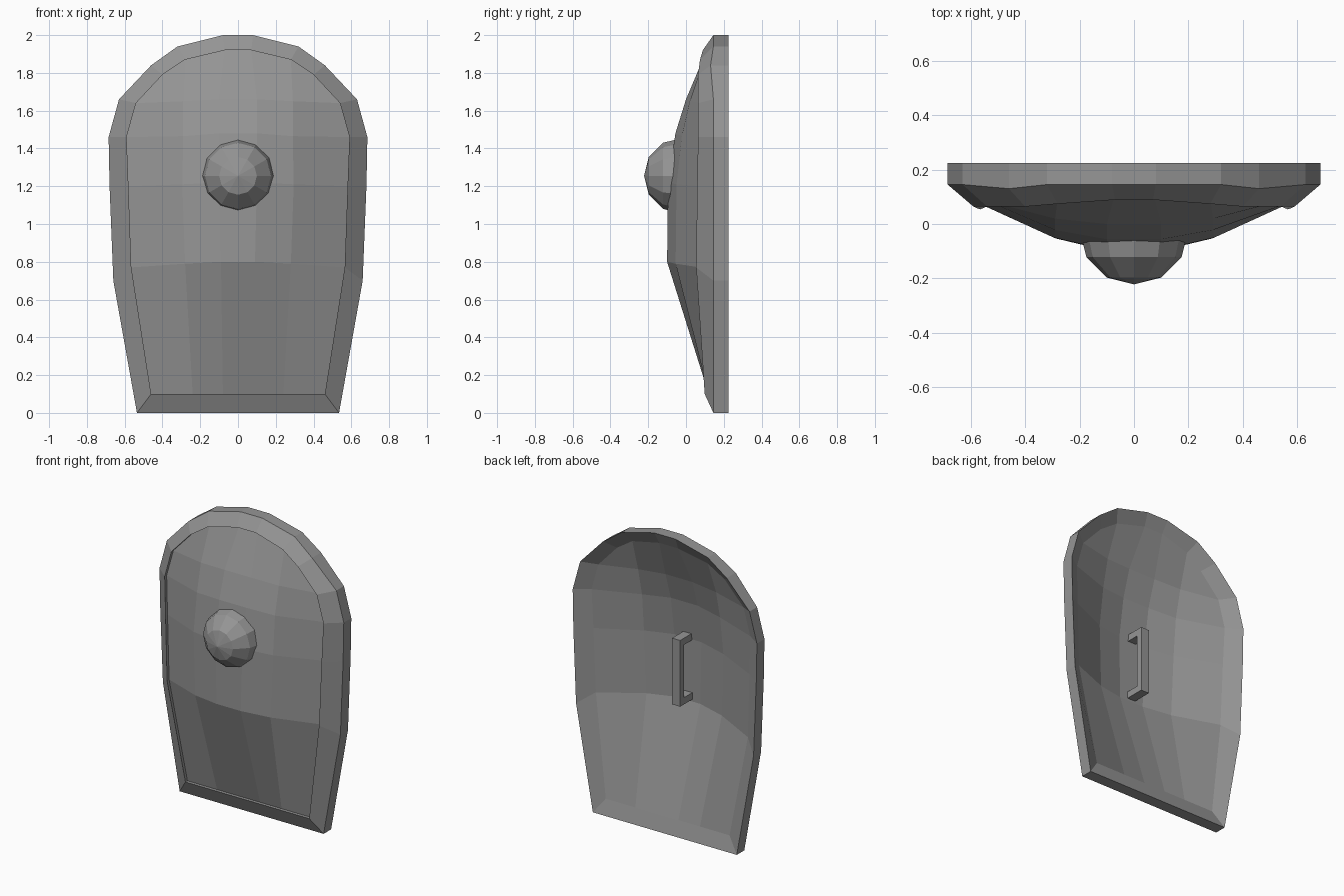
import bpy, bmesh, math
from mathutils import Vector

if "Cube" in bpy.data.objects:
    bpy.data.objects.remove(bpy.data.objects["Cube"])

# Dark grey metal
metal = bpy.data.materials.new("dark_grey")
metal.diffuse_color = (.30, .30, .30, 1)
metal.use_nodes = True
metal.node_tree.nodes["Principled BSDF"].inputs["Base Color"].default_value = metal.diffuse_color


def finish(bm, name):
    bmesh.ops.recalc_face_normals(bm, faces=bm.faces)
    me = bpy.data.meshes.new(name)
    bm.to_mesh(me)
    bm.free()
    me.materials.append(metal)
    ob = bpy.data.objects.new(name, me)
    bpy.context.collection.objects.link(ob)
    return ob


def full_row(half):
    """Mirror a half row (edge to centre) into a whole row."""
    return [Vector(p) for p in half] + [Vector((-x, y, z)) for x, y, z in reversed(half)]


def boundary(g):
    """Walk round the border of a grid."""
    return (g[0] + [r[-1] for r in g[1:-1]] + g[-1][::-1] + [r[0] for r in g[-2:0:-1]])


# Domed panel: right half of each row, bottom to top
panel = [full_row(r) for r in (
    [(.46, .12, .10), (.24, .12, .10), (.08, .12, .10)],
    [(.565, .075, .77), (.28, -.055, .79), (.09, -.10, .80)],
    [(.58, .08, 1.20), (.295, -.05, 1.21), (.10, -.095, 1.22)],
    [(.59, .085, 1.46), (.29, -.022, 1.465), (.10, -.056, 1.48)],
    [(.54, .085, 1.64), (.29, .02, 1.65), (.10, 0, 1.66)],
    [(.40, .085, 1.79), (.28, .095, 1.87), (.07, .11, 1.92)])]

# Outer outline matching the panel border
outline = [full_row(r) for r in (
    [(.535, .145, 0), (.27, .145, 0), (.09, .145, 0)],
    [(.66, .145, .70)], [(.68, .145, 1.20)], [(.685, .145, 1.46)], [(.63, .145, 1.66)],
    [(.46, .13, 1.84), (.32, .145, 1.94), (.08, .145, 2.0)])]

bm = bmesh.new()


def add_grid(dy):
    g = [[bm.verts.new(p + Vector((0, dy, 0))) for p in row] for row in panel]
    for a, b in zip(g, g[1:]):
        for i in range(len(a) - 1):
            bm.faces.new((a[i], a[i + 1], b[i + 1], b[i]))
    return boundary(g)


# Front skin, raised lip, bevelled rim, outer wall and hollow back as one shell
front = add_grid(0)
lip = [bm.verts.new(p - Vector((0, .021, 0))) for p in boundary(panel)]
rim = [bm.verts.new(p) for p in boundary(outline)]
rear = [bm.verts.new((p.x, .225, p.z)) for p in boundary(outline)]
back = add_grid(.075)
loops = [front, lip, rim, rear, back]
for a, b in zip(loops, loops[1:]):
    for i in range(len(a)):
        j = (i + 1) % len(a)
        bm.faces.new((a[i], a[j], b[j], b[i]))
finish(bm, "shield_shell")

# Faceted boss
bm = bmesh.new()
N, rings = 12, []
for r, y in ((.18, -.03), (.19, -.06), (.175, -.122), (.10, -.197)):
    rings.append([bm.verts.new((r * math.cos(i * math.tau / N), y,
                                1.255 + r * math.sin(i * math.tau / N))) for i in range(N)])
tip = bm.verts.new((0, -.222, 1.255))
for i in range(N):
    j = (i + 1) % N
    for a, b in zip(rings, rings[1:]):
        bm.faces.new((a[i], a[j], b[j], b[i]))
    bm.faces.new((rings[-1][i], rings[-1][j], tip))
finish(bm, "boss")

# Back handle: U-shaped profile extruded across x
bm = bmesh.new()
profile = [(-.04, .815), (.105, .815), (.105, 1.26), (-.04, 1.26),
           (-.04, 1.215), (.065, 1.215), (.065, .86), (-.04, .86)]
f = bm.faces.new([bm.verts.new((-.03, y, z)) for y, z in profile])
ext = bmesh.ops.extrude_face_region(bm, geom=[f], use_keep_orig=True)
bmesh.ops.translate(bm, vec=(.06, 0, 0),
                    verts=[v for v in ext["geom"] if isinstance(v, bmesh.types.BMVert)])
finish(bm, "handle")
